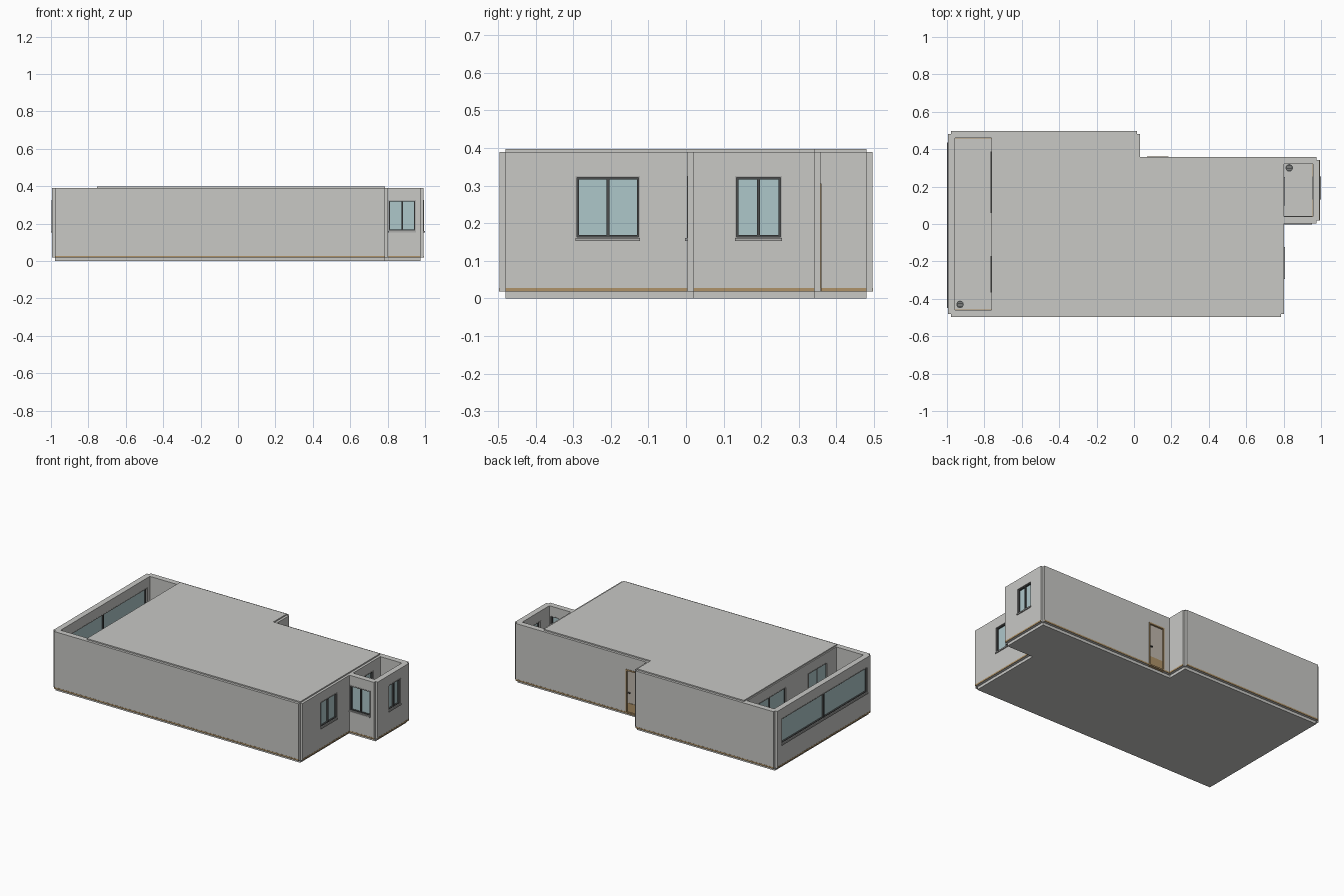
import bpy, bmesh
from mathutils import Matrix, Vector

if "Cube" in bpy.data.objects:
    bpy.data.objects.remove(bpy.data.objects["Cube"])


def material(name, r, g, b):
    m = bpy.data.materials.new(name)
    m.use_nodes = True
    m.diffuse_color = (r, g, b, 1)
    m.node_tree.nodes["Principled BSDF"].inputs["Base Color"].default_value = (r, g, b, 1)
    return m


PLASTER = material("light grey plaster", 0.58, 0.58, 0.56)
SILL = material("mid grey sill", 0.42, 0.42, 0.41)
FRAME = material("dark grey frame", 0.07, 0.075, 0.075)
GLASS = material("pale blue glass", 0.42, 0.57, 0.59)
WOOD = material("brown wood", 0.43, 0.29, 0.14)
LEAF = material("beige door panel", 0.52, 0.47, 0.41)

TOP, BASE, CLAD, CORE = 0.39, 0.018, 0.016, 0.021


def finish(bm, name, mat):
    mesh = bpy.data.meshes.new(name)
    bm.to_mesh(mesh)
    bm.free()
    mesh.materials.append(mat)
    bpy.context.collection.objects.link(bpy.data.objects.new(name, mesh))


def boxes(name, mat, corner_pairs):
    """One object made of axis-aligned boxes."""
    bm = bmesh.new()
    for a, b in corner_pairs:
        a, b = Vector(a), Vector(b)
        size = [abs(s) for s in b - a]
        bmesh.ops.create_cube(bm, size=1, matrix=Matrix.Translation((a + b) / 2) @ Matrix.Diagonal((*size, 1)))
    finish(bm, name, mat)


def slab(name, outline, z0, z1):
    bm = bmesh.new()
    face = bm.faces.new([bm.verts.new((x, y, z0)) for x, y in outline])
    ext = bmesh.ops.extrude_face_region(bm, geom=[face])
    bmesh.ops.translate(bm, vec=(0, 0, z1 - z0), verts=[v for v in ext["geom"] if isinstance(v, bmesh.types.BMVert)])
    bmesh.ops.recalc_face_normals(bm, faces=bm.faces)
    finish(bm, name, PLASTER)


class Wall:
    """Straight wall from p to q; its outside is on the right of that direction."""

    def __init__(self, name, p, q, clad=CLAD):
        self.name, self.p, self.clad = name, Vector(p), clad
        self.length = (Vector(q) - self.p).length
        self.d = (Vector(q) - self.p).normalized()
        self.n = Vector((self.d.y, -self.d.x))
        self.holes = []

    def at(self, u, v, z):
        w = self.p + self.d * u + self.n * v
        return (w.x, w.y, z)

    def box(self, u0, u1, v0, v1, z0, z1):
        return self.at(u0, v0, z0), self.at(u1, v1, z1)

    def span(self, a, b):
        """World positions along the wall to distances along it."""
        axis = 0 if abs(self.d.x) > 0.5 else 1
        return sorted((w - self.p[axis]) * self.d[axis] for w in (a, b))

    def ring(self, u0, u1, z0, z1, t, v0, v1):
        return [self.box(u0, u0 + t, v0, v1, z0, z1), self.box(u1 - t, u1, v0, v1, z0, z1),
                self.box(u0 + t, u1 - t, v0, v1, z0, z0 + t), self.box(u0 + t, u1 - t, v0, v1, z1 - t, z1)]

    def window(self, label, a, b, z0=0.16, z1=0.326):
        u0, u1 = self.span(a, b)
        self.holes.append((u0, u1, z0, z1))
        c, mid = self.clad, (u0 + u1) / 2
        boxes(label + "_surround", SILL, self.ring(u0, u1, z0, z1, 0.004, -CORE - 0.001, c + 0.002))
        bars = self.ring(u0 + 0.004, u1 - 0.004, z0 + 0.004, z1 - 0.004, 0.005, -0.012, c - 0.004)
        bars.append(self.box(mid - 0.004, mid + 0.004, -0.012, c - 0.004, z0 + 0.004, z1 - 0.004))
        boxes(label + "_frame", FRAME, bars)
        boxes(label + "_glass", GLASS, [self.box(u0, u1, -0.005, 0.002, z0 + 0.002, z1 - 0.002)])
        boxes(label + "_sill", SILL, [self.box(u0, u1, 0, c + 0.006, z0 - 0.007, z0 + 0.001)])

    def door(self, label, a, b, z1):
        u0, u1 = self.span(a, b)
        self.holes.append((u0, u1, BASE, z1))
        boxes(label + "_frame", WOOD, self.ring(u0, u1, BASE, z1, 0.009, -CORE, self.clad + 0.003))
        boxes(label + "_leaf", LEAF, [self.box(u0, u1, -0.005, 0.008, BASE, z1 - 0.002)])
        boxes(label + "_kick_panel", WOOD, [self.box(u0 + 0.012, u1 - 0.012, 0, 0.011, BASE + 0.01, 0.085)])
        boxes(label + "_handle", FRAME, [self.box(u0 + 0.014, u0 + 0.03, 0, 0.016, 0.15, 0.156)])

    def build(self):
        """Fill the wall around its openings and add the base strips."""
        body, strips, u = [], [], 0
        v0, v1 = -CORE, self.clad

        def strip(a, b):
            for v in (v0, v1):
                strips.append(self.box(a, b, v - 0.001, v + 0.001, BASE, BASE + 0.01))

        for a, b, z0, z1 in sorted(self.holes):
            body.append(self.box(u, a, v0, v1, BASE, TOP))
            body.append(self.box(a, b, v0, v1, z1, TOP))
            strip(u, a)
            if z0 > BASE:
                body.append(self.box(a, b, v0, v1, BASE, z0))
                strip(a, b)
            u = b
        body.append(self.box(u, self.length, v0, v1, BASE, TOP))
        strip(u, self.length)
        boxes(self.name, PLASTER, body)
        boxes(self.name + "_base_strip", WOOD, strips)


# Key plan lines
LEFT, RIGHT, END = -0.978, 0.785, 0.977
FRONT, BACK, STEP_X, STEP_Y, BAY_Y = -0.48, 0.48, 0.016, 0.342, 0.02
HOUSE_LEFT = -0.754

# Floor and roof
slab("floor", [(LEFT, FRONT), (RIGHT, FRONT), (RIGHT, BAY_Y), (END, BAY_Y), (END, STEP_Y),
               (STEP_X, STEP_Y), (STEP_X, BACK), (LEFT, BACK)], 0, 0.021)
slab("roof", [(HOUSE_LEFT, FRONT), (RIGHT, FRONT), (RIGHT, STEP_Y), (STEP_X, STEP_Y),
              (STEP_X, BACK), (HOUSE_LEFT, BACK)], 0.38, 0.398)

# Walls
front = Wall("front_wall", (LEFT, FRONT), (RIGHT, FRONT))
side = Wall("right_wall", (RIGHT, FRONT), (RIGHT, STEP_Y))
bay_front = Wall("balcony_front_wall", (RIGHT + CLAD, BAY_Y), (END, BAY_Y))
bay_end = Wall("balcony_end_wall", (END, BAY_Y), (END, STEP_Y))
back_low = Wall("entrance_wall", (END, STEP_Y), (STEP_X, STEP_Y))
step = Wall("step_wall", (STEP_X, STEP_Y), (STEP_X, BACK))
back = Wall("back_wall", (STEP_X, BACK), (LEFT, BACK))
veranda = Wall("veranda_outer_wall", (LEFT, BACK), (LEFT, FRONT))
inner = Wall("veranda_house_wall", (HOUSE_LEFT, BACK - 0.01), (HOUSE_LEFT, FRONT + 0.01), 0.008)

# Windows and doors
side.window("side_window", -0.294, -0.122)
side.window("balcony_door", 0.1, 0.25, 0.03)
bay_front.window("balcony_front_window", 0.803, 0.951)
bay_end.window("balcony_end_window", 0.13, 0.255)
veranda.window("veranda_window", -0.45, 0.437)
inner.window("bedroom_window", -0.365, -0.17)
inner.window("living_window", 0.06, 0.388)
back_low.door("entrance_door", 0.07, 0.185, 0.306)

for wall in (front, side, bay_front, bay_end, back_low, step, back, veranda, inner):
    wall.build()

# Floor drains
for label, x, y in (("veranda_drain", -0.93, -0.43), ("balcony_drain", 0.83, 0.3)):
    bm = bmesh.new()
    bmesh.ops.create_cone(bm, cap_ends=True, segments=16, radius1=0.02, radius2=0.02, depth=0.008,
                          matrix=Matrix.Translation((x, y, 0.024)))
    finish(bm, label, FRAME)
    boxes(label + "_grate", SILL, [((x - 0.012, y + k - 0.001, 0.026), (x + 0.012, y + k + 0.001, 0.03))
                                   for k in (-0.008, 0, 0.008)])
